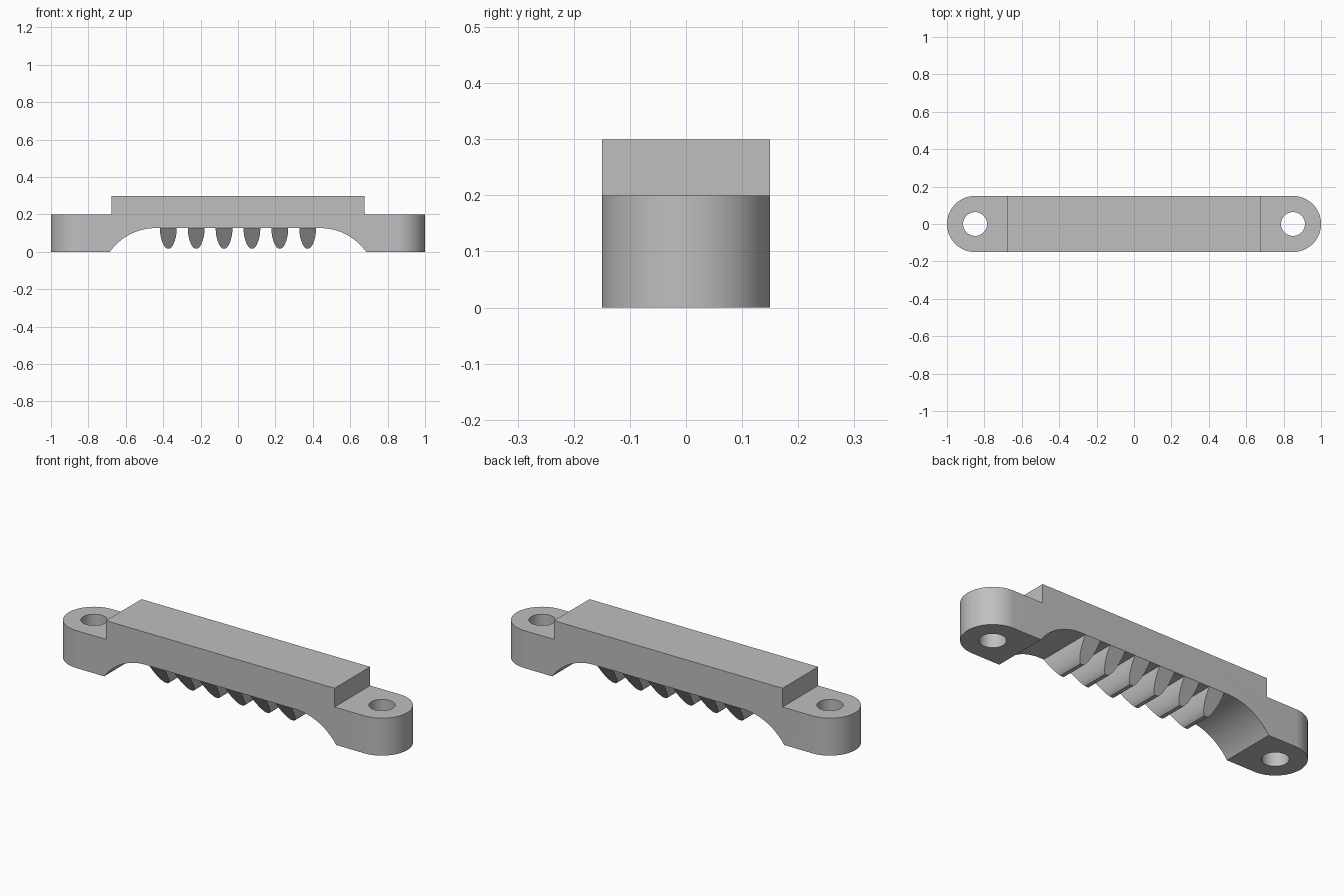
import bpy, bmesh, math

if "Cube" in bpy.data.objects:
    bpy.data.objects.remove(bpy.data.objects["Cube"], do_unlink=True)

grey = bpy.data.materials.new("plain grey")
grey.use_nodes = True
colour = (0.52, 0.52, 0.52, 1)
grey.diffuse_color = colour
grey.node_tree.nodes["Principled BSDF"].inputs["Base Color"].default_value = colour

HALF_WIDTH = 0.15
LUG_X = 0.85
ARCH_FLAT, ARCH_END, ARCH_TOP = 0.44, 0.685, 0.127


def loft(name, first, second):
    """Solid between two matching loops of points."""
    bm = bmesh.new()
    a = [bm.verts.new(p) for p in first]
    b = [bm.verts.new(p) for p in second]
    bm.faces.new(a)
    bm.faces.new(b[::-1])
    for i in range(len(a)):
        j = (i + 1) % len(a)
        bm.faces.new((a[i], b[i], b[j], a[j]))
    bmesh.ops.recalc_face_normals(bm, faces=bm.faces)
    mesh = bpy.data.meshes.new(name)
    bm.to_mesh(mesh)
    bm.free()
    obj = bpy.data.objects.new(name, mesh)
    bpy.context.collection.objects.link(obj)
    mesh.materials.append(grey)
    return obj


def activate(obj):
    bpy.ops.object.select_all(action='DESELECT')
    obj.select_set(True)
    bpy.context.view_layer.objects.active = obj


def boolean(obj, cutter, operation):
    activate(obj)
    mod = obj.modifiers.new("cut", 'BOOLEAN')
    mod.operation = operation
    mod.solver = 'EXACT'
    mod.object = cutter
    bpy.ops.object.modifier_apply(modifier=mod.name)
    bpy.data.objects.remove(cutter, do_unlink=True)


def upright(name, loop):
    return loft(name, [(x, y, -0.1) for x, y in loop], [(x, y, 0.5) for x, y in loop])


def smooth(obj):
    activate(obj)
    bpy.ops.object.shade_smooth_by_angle(angle=math.radians(30))


# Bridge body: stepped top and arched underside, as a side profile
run = ARCH_END - ARCH_FLAT
radius = (run ** 2 + ARCH_TOP ** 2) / (2 * ARCH_TOP)
sweep = math.asin(run / radius)
half = [(ARCH_FLAT + radius * math.sin(sweep * i / 16),
         ARCH_TOP - radius * (1 - math.cos(sweep * i / 16))) for i in range(17)]
half[-1] = (ARCH_END, 0)
half += [(1.1, 0), (1.1, 0.2), (0.675, 0.2), (0.675, 0.3)]
profile = half + [(-x, z) for x, z in reversed(half)]
body = loft("bridge_body", [(x, -HALF_WIDTH, z) for x, z in profile],
            [(x, HALF_WIDTH, z) for x, z in profile])

# Rounded lug ends
outline = []
for side in (1, -1):
    for i in range(33):
        t = -math.pi / 2 + math.pi * i / 32
        outline.append((side * (LUG_X + HALF_WIDTH * math.cos(t)),
                        side * 1.0 * HALF_WIDTH * math.sin(t)))
boolean(body, upright("lug_outline", outline), 'INTERSECT')

# Screw holes through both lugs
for side in (1, -1):
    ring = [(side * LUG_X + 0.064 * math.cos(math.tau * i / 40),
             0.064 * math.sin(math.tau * i / 40)) for i in range(40)]
    boolean(body, upright("hole_cutter", ring), 'DIFFERENCE')
smooth(body)

# Row of gripping teeth with sloped ends, narrowing to a slim flat tip
side_curve = [(0.045, ARCH_TOP), (0.044, 0.105), (0.041, 0.083), (0.035, 0.060),
              (0.027, 0.040), (0.018, 0.026), (0.010, 0.019)]
tooth = side_curve + [(-x, z) for x, z in reversed(side_curve)]
for n in range(6):
    cx = (n - 2.5) * 0.149

    def end(sign):
        return [(cx + x, sign * (HALF_WIDTH - 0.72 * (ARCH_TOP - z)), z) for x, z in tooth]

    smooth(loft(f"grip_tooth_{n + 1}", end(-1), end(1)))
